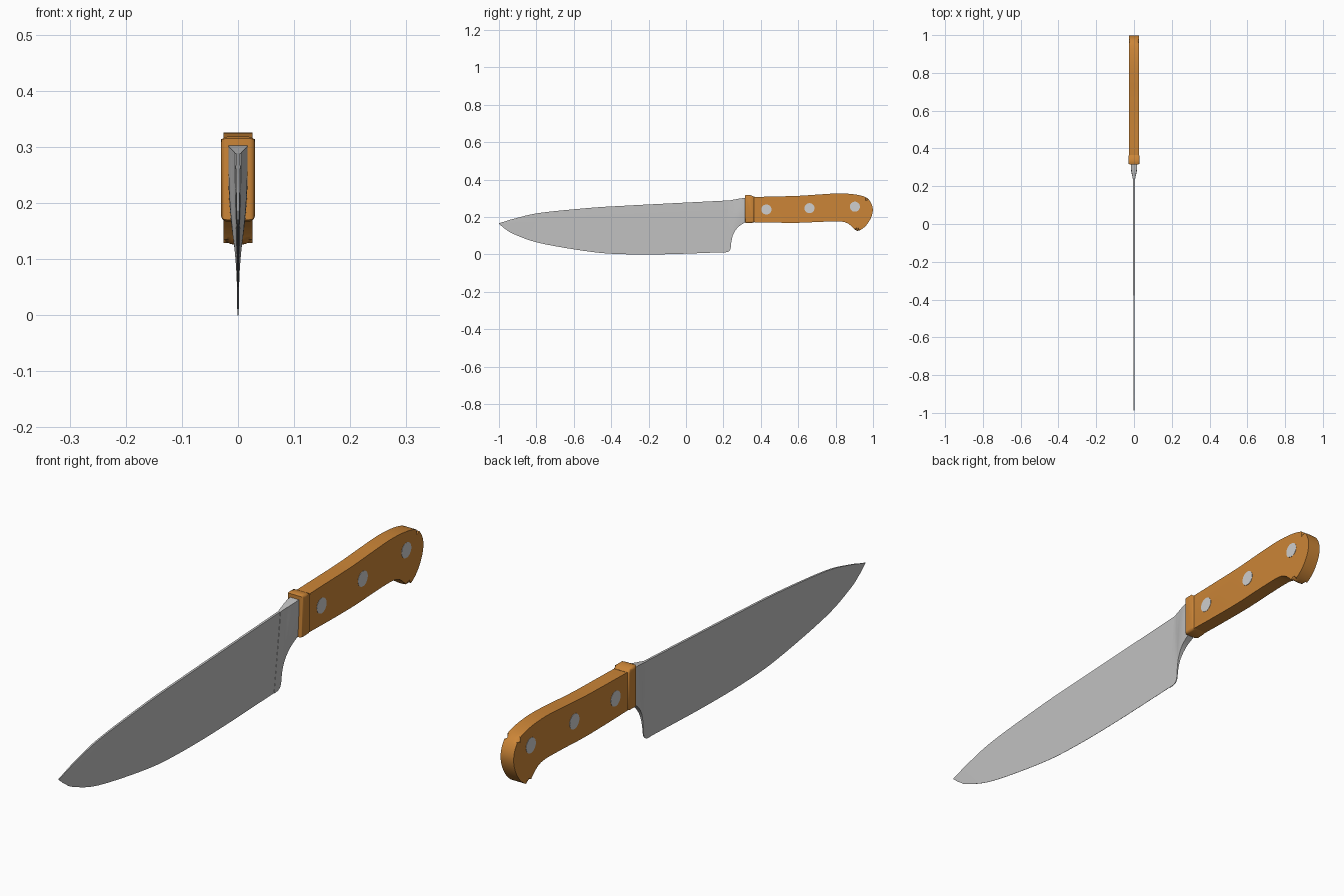
import bpy, bmesh, math
from mathutils import Vector

if "Cube" in bpy.data.objects:
    bpy.data.objects.remove(bpy.data.objects["Cube"])


def material(name, rgb):
    m = bpy.data.materials.new(name)
    m.diffuse_color = (*rgb, 1)
    m.use_nodes = True
    m.node_tree.nodes["Principled BSDF"].inputs["Base Color"].default_value = m.diffuse_color
    return m


STEEL = material("blade steel", (0.54, 0.54, 0.54))
RIVET = material("rivet metal", (0.62, 0.62, 0.62))
WOOD = material("orange wood", (0.60, 0.235, 0.038))


def spline(pts, n):
    """Catmull-Rom through open points of any dimension."""
    p = [Vector(q) for q in pts]
    p = [p[0] * 2 - p[1]] + p + [p[-1] * 2 - p[-2]]
    out = []
    for i in range(1, len(p) - 2):
        a, b, c, d = p[i - 1:i + 3]
        for k in range(n):
            t = k / n
            out.append(0.5 * (2 * b + (c - a) * t + (2 * a - 5 * b + 4 * c - d) * t * t
                              + (3 * b - a - 3 * c + d) * t ** 3))
    return out + [p[-2]]


def finish(bm, name, mat, angle=35):
    bmesh.ops.recalc_face_normals(bm, faces=bm.faces)
    me = bpy.data.meshes.new(name)
    bm.to_mesh(me)
    bm.free()
    me.materials.append(mat)
    ob = bpy.data.objects.new(name, me)
    bpy.context.collection.objects.link(ob)
    bpy.ops.object.select_all(action='DESELECT')
    ob.select_set(True)
    bpy.context.view_layer.objects.active = ob
    bpy.ops.object.shade_smooth_by_angle(angle=math.radians(angle))
    return ob


def loft(name, sections, half, mat, rows=14):
    """Sections are (bottom y, bottom z, top y, top z, width); half gives the half thickness."""
    bm = bmesh.new()
    rings = []
    for yb, zb, yt, zt, w in sections:
        ring = []
        for side in (1, -1):
            for i in range(rows + 1):
                t = i / rows if side == 1 else 1 - i / rows
                z = zb + (zt - zb) * t
                ring.append(bm.verts.new((side * half(t, z, w), yb + (yt - yb) * t, z)))
        rings.append(ring)
    n = len(rings[0])
    for a, b in zip(rings, rings[1:]):
        for i in range(n):
            j = (i + 1) % n
            bm.faces.new((a[i], a[j], b[j], b[i]))
    bm.faces.new(rings[0])
    bm.faces.new(rings[-1])
    return finish(bm, name, mat)


def plate(name, outline, hw, bevel, mat):
    """Side outline (y, z) extruded to +-hw with rounded rims."""
    bm = bmesh.new()
    l = [bm.verts.new((-hw, q[0], q[1])) for q in outline]
    r = [bm.verts.new((hw, q[0], q[1])) for q in outline]
    caps = [bm.faces.new(l), bm.faces.new(r)]
    n = len(l)
    for i in range(n):
        j = (i + 1) % n
        bm.faces.new((l[i], l[j], r[j], r[i]))
    rim = list({e for f in caps for e in f.edges})
    bmesh.ops.bevel(bm, geom=rim, offset=bevel, segments=5, profile=0.5,
                    affect='EDGES', clamp_overlap=False)
    return finish(bm, name, mat, 40)


# Blade: thin wedge, thickest at the spine
blade_stations = spline([
    (-1.0, 0.163, -1.0, 0.167, 0.0010), (-0.965, 0.135, -0.965, 0.177, 0.0018),
    (-0.915, 0.106, -0.915, 0.192, 0.0024), (-0.78, 0.060, -0.78, 0.222, 0.0032),
    (-0.51, 0.014, -0.51, 0.249, 0.0038), (-0.33, 0.001, -0.33, 0.260, 0.004),
    (-0.1, 0.001, -0.1, 0.272, 0.004), (0.215, 0.012, 0.24, 0.289, 0.004)], 6)


def blade_half(t, z, w):
    return 0.0005 + (w - 0.0005) * min(1, t / 0.8)


loft("blade", blade_stations, blade_half, STEEL)


# Bolster: swells from the blade heel up to the handle
def bolster_half(t, z, w):
    u = min(1, max(0, (z - 0.03) / 0.21))
    return 0.0012 + 0.003 * min(1, z / 0.25) + w * u * u * (3 - 2 * u)


bolster_stations = spline([
    (0.200, 0.010, 0.230, 0.288, 0.001), (0.225, 0.014, 0.240, 0.290, 0.002),
    (0.238, 0.030, 0.250, 0.292, 0.004), (0.243, 0.070, 0.262, 0.294, 0.006),
    (0.254, 0.110, 0.278, 0.297, 0.009), (0.280, 0.147, 0.298, 0.300, 0.012),
    (0.322, 0.175, 0.322, 0.303, 0.013)], 4)
loft("bolster", bolster_stations, bolster_half, STEEL)

# Handle with hooked butt
handle_outline = spline([
    (0.325, 0.306), (0.45, 0.309), (0.6, 0.313), (0.72, 0.321), (0.82, 0.326),
    (0.90, 0.321), (0.96, 0.306), (0.988, 0.278), (0.999, 0.240), (0.990, 0.198),
    (0.965, 0.157), (0.935, 0.132), (0.912, 0.127), (0.890, 0.146), (0.862, 0.167),
    (0.82, 0.176), (0.72, 0.174), (0.6, 0.169), (0.45, 0.170), (0.325, 0.173)], 4)
plate("handle", handle_outline, 0.0255, 0.017, WOOD)

# Collar at the front of the handle
collar_outline = [(0.315, 0.170), (0.315, 0.315), (0.322, 0.318), (0.338, 0.318),
                  (0.352, 0.314), (0.366, 0.308), (0.366, 0.172), (0.352, 0.168), (0.325, 0.167)]
plate("collar", collar_outline, 0.030, 0.010, WOOD)

# Rivets showing on both sides
for i, (y, z) in enumerate([(0.43, 0.240), (0.66, 0.247), (0.903, 0.255)]):
    bpy.ops.mesh.primitive_cylinder_add(vertices=32, radius=0.027, depth=0.053,
                                        location=(0, y, z), rotation=(0, math.pi / 2, 0))
    ob = bpy.context.object
    ob.name = f"rivet_{i + 1}"
    ob.data.materials.append(RIVET)
    bpy.ops.object.shade_smooth_by_angle(angle=math.radians(35))
